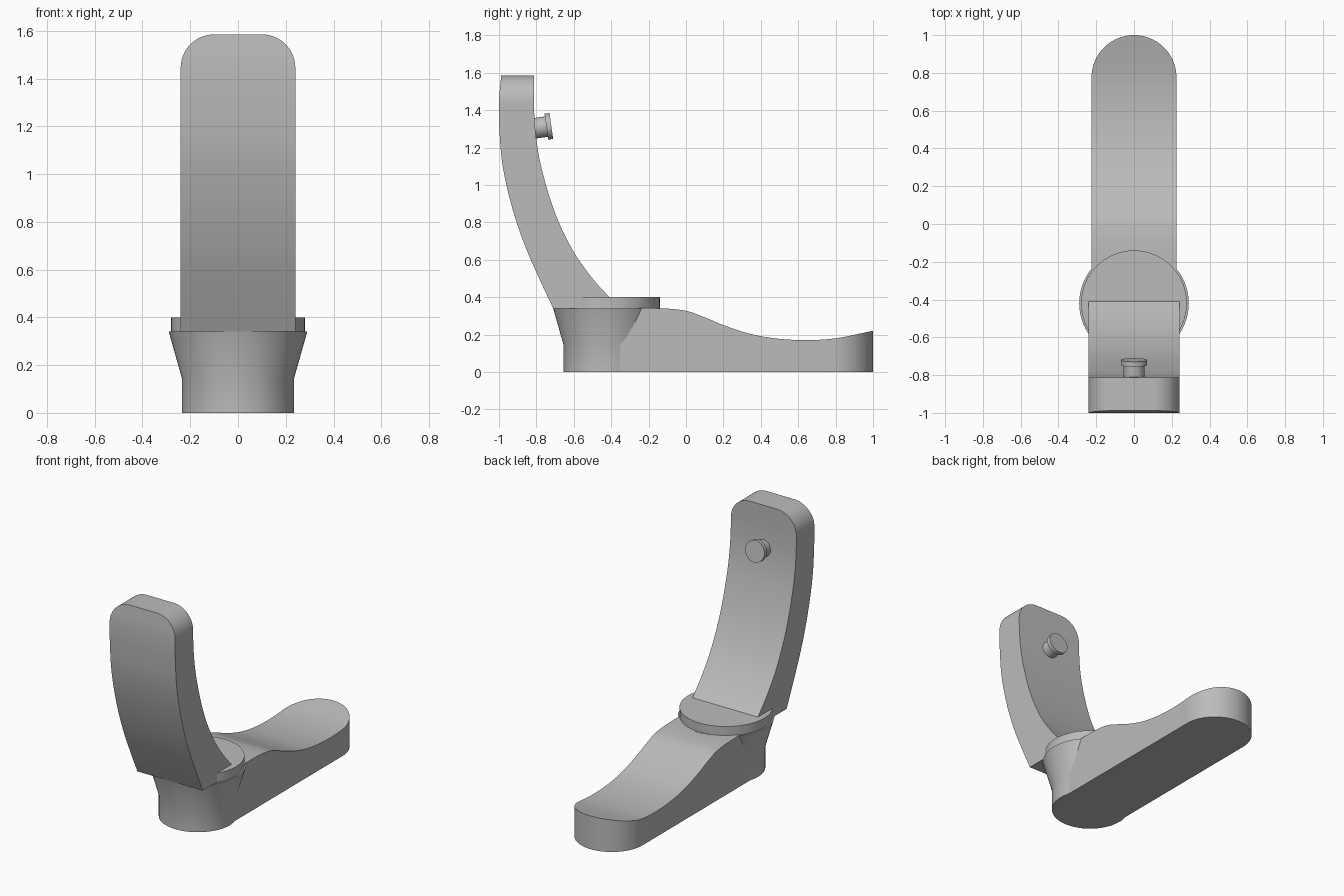
import bpy, bmesh, math
from mathutils import Matrix

cube = bpy.data.objects.get("Cube")
if cube:
    bpy.data.objects.remove(cube, do_unlink=True)

GREY = (0.5, 0.5, 0.5, 1)
grey = bpy.data.materials.new("plain grey")
grey.use_nodes = True
grey.diffuse_color = GREY
grey.node_tree.nodes["Principled BSDF"].inputs["Base Color"].default_value = GREY


def finish(name, bm, angle=35):
    """Turn a bmesh into a shaded, coloured object."""
    bmesh.ops.remove_doubles(bm, verts=bm.verts, dist=1e-5)
    bmesh.ops.recalc_face_normals(bm, faces=bm.faces)
    mesh = bpy.data.meshes.new(name)
    bm.to_mesh(mesh)
    bm.free()
    mesh.materials.append(grey)
    obj = bpy.data.objects.new(name, mesh)
    bpy.context.collection.objects.link(obj)
    bpy.ops.object.select_all(action="DESELECT")
    obj.select_set(True)
    bpy.context.view_layer.objects.active = obj
    bpy.ops.object.shade_smooth_by_angle(angle=math.radians(angle))
    return obj


def curve(points, t):
    """Smooth interpolation through (position, value) points."""
    n = len(points)
    slope = [(points[min(i + 1, n - 1)][1] - points[max(i - 1, 0)][1]) /
             (points[min(i + 1, n - 1)][0] - points[max(i - 1, 0)][0]) for i in range(n)]
    i = max(k for k in range(n - 1) if k == 0 or points[k][0] <= t)
    (a, p), (b, q) = points[i], points[i + 1]
    h = b - a
    s = (t - a) / h
    return ((1 + 2 * s) * (1 - s) ** 2 * p + s * (1 - s) ** 2 * h * slope[i]
            + s * s * (3 - 2 * s) * q + s * s * (s - 1) * h * slope[i + 1])


def loft(name, rings):
    """Skin a row of four-cornered sections and close both ends."""
    bm = bmesh.new()
    rows = [[bm.verts.new(co) for co in ring] for ring in rings]
    for r, s in zip(rows, rows[1:]):
        for k in range(4):
            j = (k + 1) % 4
            bm.faces.new((r[k], r[j], s[j], s[k]))
    bm.faces.new(rows[0])
    bm.faces.new(rows[-1])
    return finish(name, bm)


def lathe(name, profile, matrix):
    """Turn (radius, height) points into a closed round part."""
    bm = bmesh.new()
    n = 64
    rows = [[bm.verts.new((r * math.cos(math.tau * k / n), r * math.sin(math.tau * k / n), z))
             for k in range(n)] for r, z in profile]
    for r, s in zip(rows, rows[1:]):
        for k in range(n):
            j = (k + 1) % n
            bm.faces.new((r[k], r[j], s[j], s[k]))
    bm.faces.new(rows[0])
    bm.faces.new(rows[-1])
    bm.transform(matrix)
    return finish(name, bm, 22)


def stations(start, bend, end, steps, arc_steps):
    """Even steps to the bend, then steps that follow a round end."""
    even = [start + (bend - start) * i / steps for i in range(steps)]
    return even + [bend + (end - bend) * math.sin(math.pi / 2 * i / arc_steps)
                   for i in range(arc_steps + 1)]


# Foot: wavy top, round rear end
FOOT_W = 0.225
foot_top = [(-0.42, 0.34), (-0.14, 0.34), (0, 0.327), (0.1, 0.292), (0.2, 0.25), (0.35, 0.202),
            (0.5, 0.177), (0.65, 0.17), (0.8, 0.18), (1, 0.22)]
rings = []
for y in stations(-0.42, 1 - FOOT_W, 1, 48, 20):
    w = math.sqrt(max(FOOT_W ** 2 - max(0, y - 1 + FOOT_W) ** 2, 1e-6))
    z = curve(foot_top, y)
    rings.append([(-w, y, 0), (w, y, 0), (w, y, z), (-w, y, z)])
loft("foot", rings)

# Flared socket and the turntable disc on it
at_pivot = Matrix.Translation((0, -0.42, 0))
lathe("flared_socket", [(0.235, 0), (0.235, 0.145), (0.29, 0.34)], at_pivot)
lathe("pivot_disc", [(0.28, 0.335), (0.28, 0.4)], at_pivot)

# Curved upright with rounded top corners
ARM_W, CORNER, TOP = 0.24, 0.14, 1.585
arm_front = [(0.34, -0.71), (0.5, -0.785), (0.68, -0.863), (0.88, -0.93), (1.1, -0.98),
             (1.3, -0.998), (1.45, -1), (TOP, -0.988)]
arm_back = [(0.34, -0.355), (0.4, -0.41), (0.5, -0.5), (0.65, -0.605), (0.85, -0.7),
            (1.08, -0.77), (1.24, -0.8), (1.4, -0.812), (TOP, -0.812)]
rings = []
for z in stations(0.34, TOP - CORNER, TOP, 36, 14):
    w = ARM_W - CORNER + math.sqrt(max(CORNER ** 2 - max(0, z - TOP + CORNER) ** 2, 0))
    f, b = curve(arm_front, z), curve(arm_back, z)
    rings.append([(-w, f, z), (w, f, z), (w, b, z), (-w, b, z)])
loft("curved_upright", rings)

# Knob on the inner side, tipped slightly upward
knob_place = Matrix.Translation((0, -0.72, 1.315)) @ Matrix.Rotation(math.radians(-82), 4, "X")
lathe("knob", [(0.055, -0.12), (0.055, -0.027), (0.07, -0.027), (0.07, 0)], knob_place)
